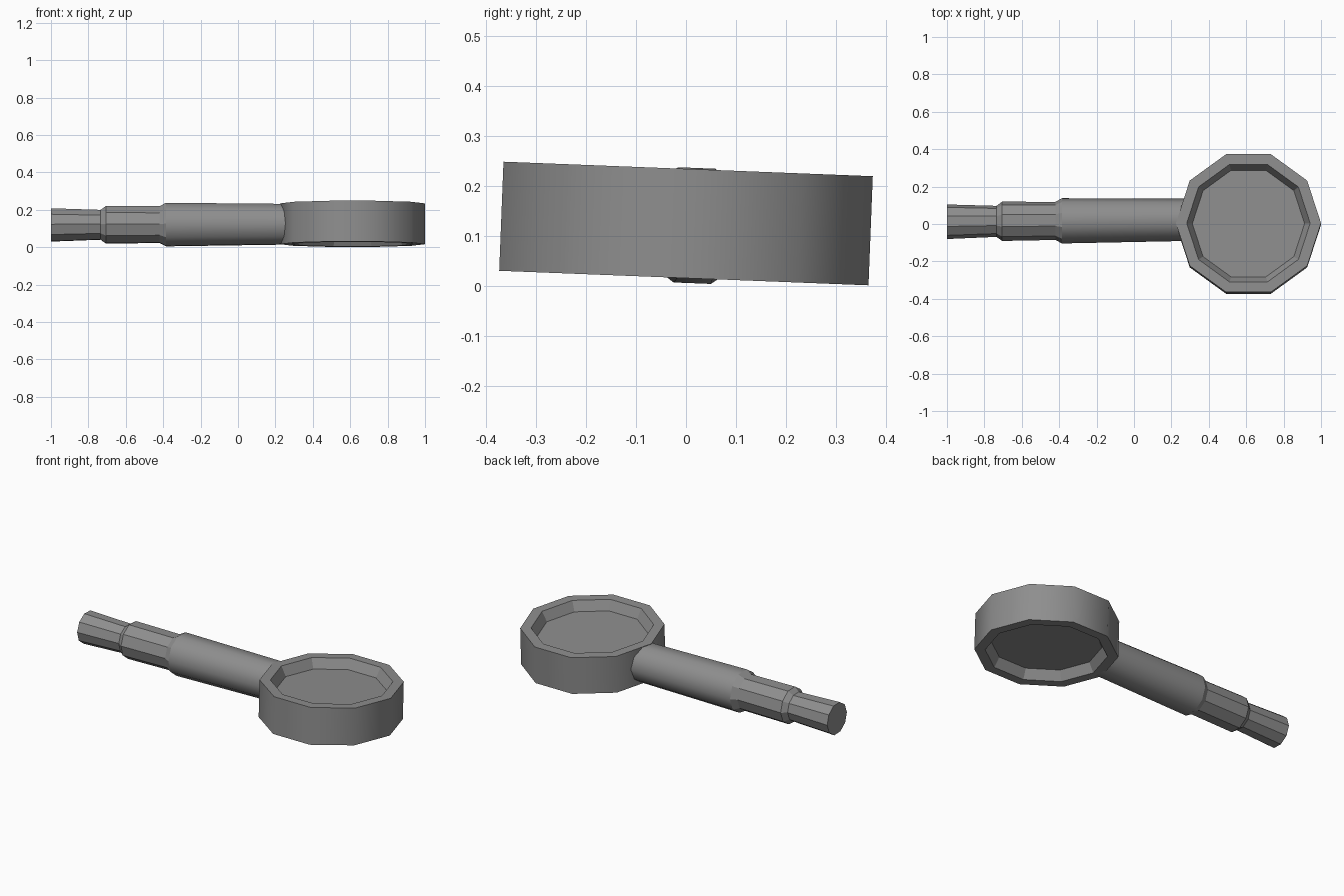
import bpy, bmesh, math
from mathutils import Matrix, Vector

SIDES = 10
ROLL = Matrix.Rotation(math.radians(-2.25), 4, 'X')

cube = bpy.data.objects.get("Cube")
if cube:
    bpy.data.objects.remove(cube)

grey = bpy.data.materials.new("plain grey")
grey.use_nodes = True
colour = (0.27, 0.27, 0.27, 1)
grey.diffuse_color = colour
grey.node_tree.nodes["Principled BSDF"].inputs["Base Color"].default_value = colour


def loft(name, rings, place, smooth_bands):
    """Skin ten-sided rings (centre, radius) stacked along local z, capped at both ends."""
    bm = bmesh.new()
    loops = []
    for centre, radius in rings:
        turns = [2 * math.pi * i / SIDES for i in range(SIDES)]
        loops.append([bm.verts.new(Vector(centre) + place.to_3x3() @ Vector(
            (radius * math.cos(a), radius * math.sin(a), 0))) for a in turns])
    for band, (low, high) in enumerate(zip(loops, loops[1:])):
        for i in range(SIDES):
            j = (i + 1) % SIDES
            face = bm.faces.new((low[i], low[j], high[j], high[i]))
            face.smooth = band in smooth_bands
    bm.faces.new(loops[0][::-1])
    bm.faces.new(loops[-1])
    bmesh.ops.recalc_face_normals(bm, faces=bm.faces)
    # Keep every edge crisp except inside a smooth band
    for edge in bm.edges:
        edge.smooth = all(f.smooth for f in edge.link_faces)
    mesh = bpy.data.meshes.new(name)
    bm.to_mesh(mesh)
    bm.free()
    mesh.materials.append(grey)
    obj = bpy.data.objects.new(name, mesh)
    bpy.context.collection.objects.link(obj)
    return obj


# Lens frame: recessed on both faces, so the profile runs lens, rim, wall, rim, lens
half, depth = 0.109, 0.055
profile = [(depth - half, 0.30), (-half, 0.33), (-half, 0.388),
           (half, 0.388), (half, 0.33), (half - depth, 0.30)]
head_centre = Vector((0.612, 0, 0.125))
loft("lens_and_frame",
     [(head_centre + ROLL @ Vector((0, 0, h)), r) for h, r in profile],
     ROLL, {2})

# Stepped handle: rings stand across x, with corners pointing to both sides
across = ROLL @ Matrix(((0, 0, 1, 0), (1, 0, 0, 0), (0, 1, 0, 0), (0, 0, 0, 1)))


def handle_ring(x, radius):
    return (x, 0.02 + 0.008 * x, 0.122 + 0.003 * x), radius


loft("handle_tip", [handle_ring(-1, 0.0925), handle_ring(-0.735, 0.083),
                    handle_ring(-0.705, 0.105), handle_ring(-0.42, 0.102),
                    handle_ring(-0.385, 0.121), handle_ring(0.27, 0.113)],
     across, {4}).name = "handle"
